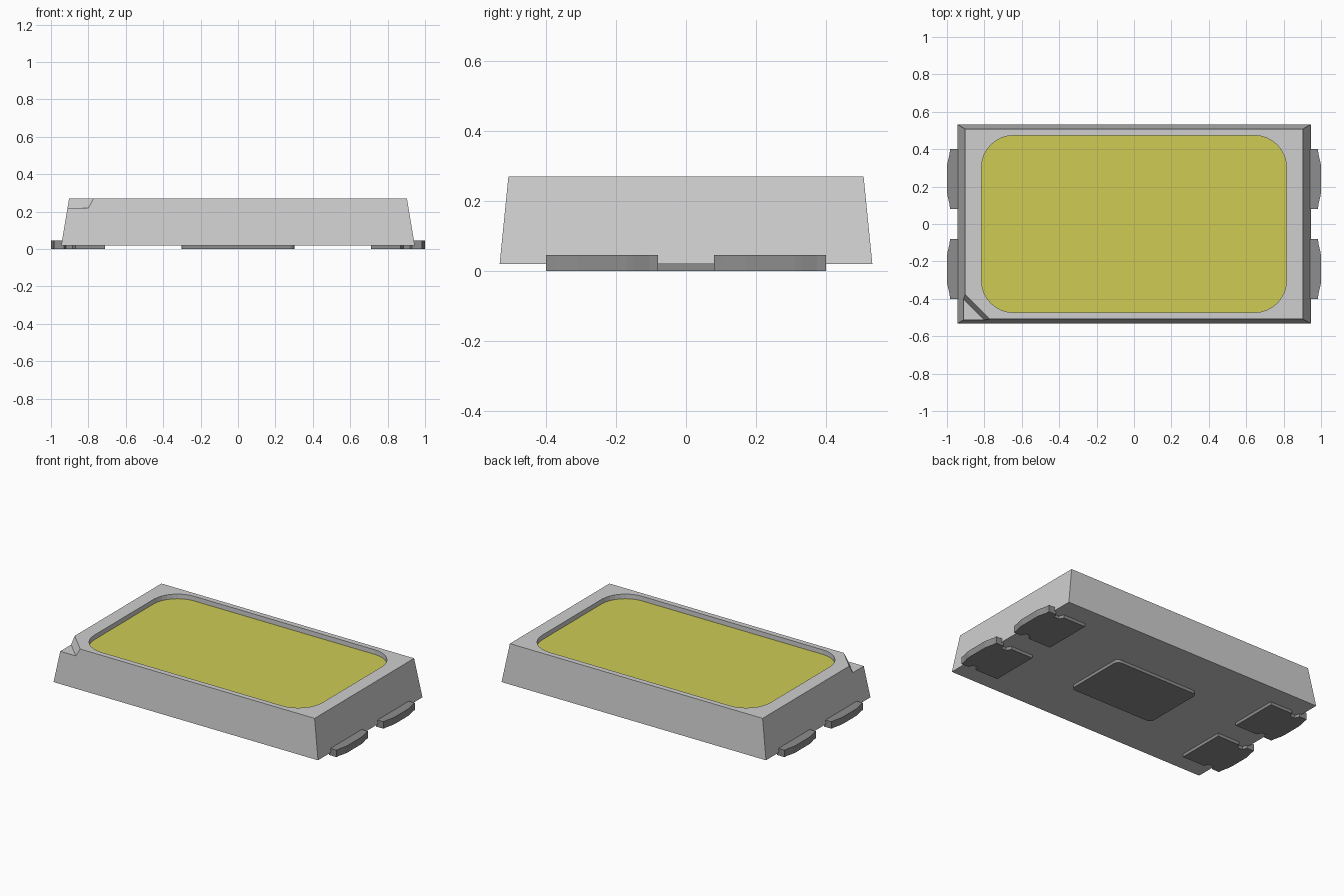
import bpy
import bmesh
from math import cos, sin, pi

if "Cube" in bpy.data.objects:
    bpy.data.objects.remove(bpy.data.objects["Cube"], do_unlink=True)


def material(name, colour):
    mat = bpy.data.materials.new(name)
    mat.use_nodes = True
    mat.diffuse_color = (*colour, 1)
    mat.node_tree.nodes["Principled BSDF"].inputs["Base Color"].default_value = (*colour, 1)
    return mat


GREY = material("housing grey", (0.62, 0.62, 0.62))
YELLOW = material("phosphor yellow", (0.62, 0.60, 0.09))
METAL = material("terminal grey", (0.27, 0.27, 0.27))


def loft(name, mat, lower, upper, z0, z1):
    """Closed solid between two outlines with the same point count."""
    bm = bmesh.new()
    a = [bm.verts.new((x, y, z0)) for x, y in lower]
    b = [bm.verts.new((x, y, z1)) for x, y in upper]
    bm.faces.new(a[::-1])
    bm.faces.new(b)
    n = len(a)
    for i in range(n):
        j = (i + 1) % n
        bm.faces.new((a[i], a[j], b[j], b[i]))
    bmesh.ops.recalc_face_normals(bm, faces=bm.faces)
    mesh = bpy.data.meshes.new(name)
    bm.to_mesh(mesh)
    bm.free()
    mesh.materials.append(mat)
    obj = bpy.data.objects.new(name, mesh)
    bpy.context.collection.objects.link(obj)
    return obj


def rounded(hx, hy, r=0, steps=8):
    """Rectangle outline, with rounded corners when r is set."""
    if not r:
        return [(-hx, -hy), (hx, -hy), (hx, hy), (-hx, hy)]
    pts = []
    for k, (sx, sy) in enumerate([(1, 1), (-1, 1), (-1, -1), (1, -1)]):
        for i in range(steps + 1):
            t = (k + i / steps) * pi / 2
            pts.append((sx * (hx - r) + r * cos(t), sy * (hy - r) + r * sin(t)))
    return pts


def carve(target, cutter):
    mod = target.modifiers.new("carve", "BOOLEAN")
    mod.operation = "DIFFERENCE"
    mod.solver = "EXACT"
    mod.object = cutter
    cutter.hide_render = True
    bpy.context.view_layer.objects.active = target
    bpy.ops.object.modifier_apply(modifier=mod.name)
    bpy.data.objects.remove(cutter, do_unlink=True)


# Tapered housing
TOP, FLOOR = 0.27, 0.24
housing = loft("housing", GREY, rounded(0.945, 0.533), rounded(0.903, 0.508), 0.02, TOP)

# Shallow window recess
window = rounded(0.815, 0.473, 0.17)
carve(housing, loft("window_cutter", GREY, window, window, FLOOR, 0.4))


# Polarity notch in one corner, with a sloping wall
def corner(total):
    return [(-1, -1), (total + 1, -1), (-1, total + 1)]


carve(housing, loft("notch_cutter", GREY, corner(-1.313), corner(-1.247), 0.22, 0.32))

# Yellow window floor
housing.data.materials.clear()
housing.data.materials.append(GREY)
housing.data.materials.append(YELLOW)
for face in housing.data.polygons:
    face.material_index = int(face.normal.z > 0.9 and abs(face.center.z - FLOOR) < 0.005)

# Central heat pad
pad = rounded(0.303, 0.21, 0.03, 4)
loft("heat_pad", METAL, pad, pad, 0, 0.02)

# Four terminals: flat foot, waisted neck, taller bowed outer end
foot_half = [(0.71, 0.16), (0.87, 0.16), (0.885, 0.13), (0.92, 0.13), (0.93, 0.16), (0.95, 0.16)]
end_half = [(0.93, 0.16), (0.984, 0.16), (0.986, 0.135), (0.997, 0.09), (1.0, 0.07)]
for sx, side in ((1, "left"), (-1, "right")):
    for sy, place in ((-1, "front"), (1, "back")):
        for part, half, height in (("foot", foot_half, 0.02), ("end", end_half, 0.045)):
            full = half + [(x, -y) for x, y in reversed(half)]
            outline = [(sx * x, sy * 0.24 + y) for x, y in full]
            loft(f"{place}_{side}_terminal_{part}", METAL, outline, outline, 0, height)
